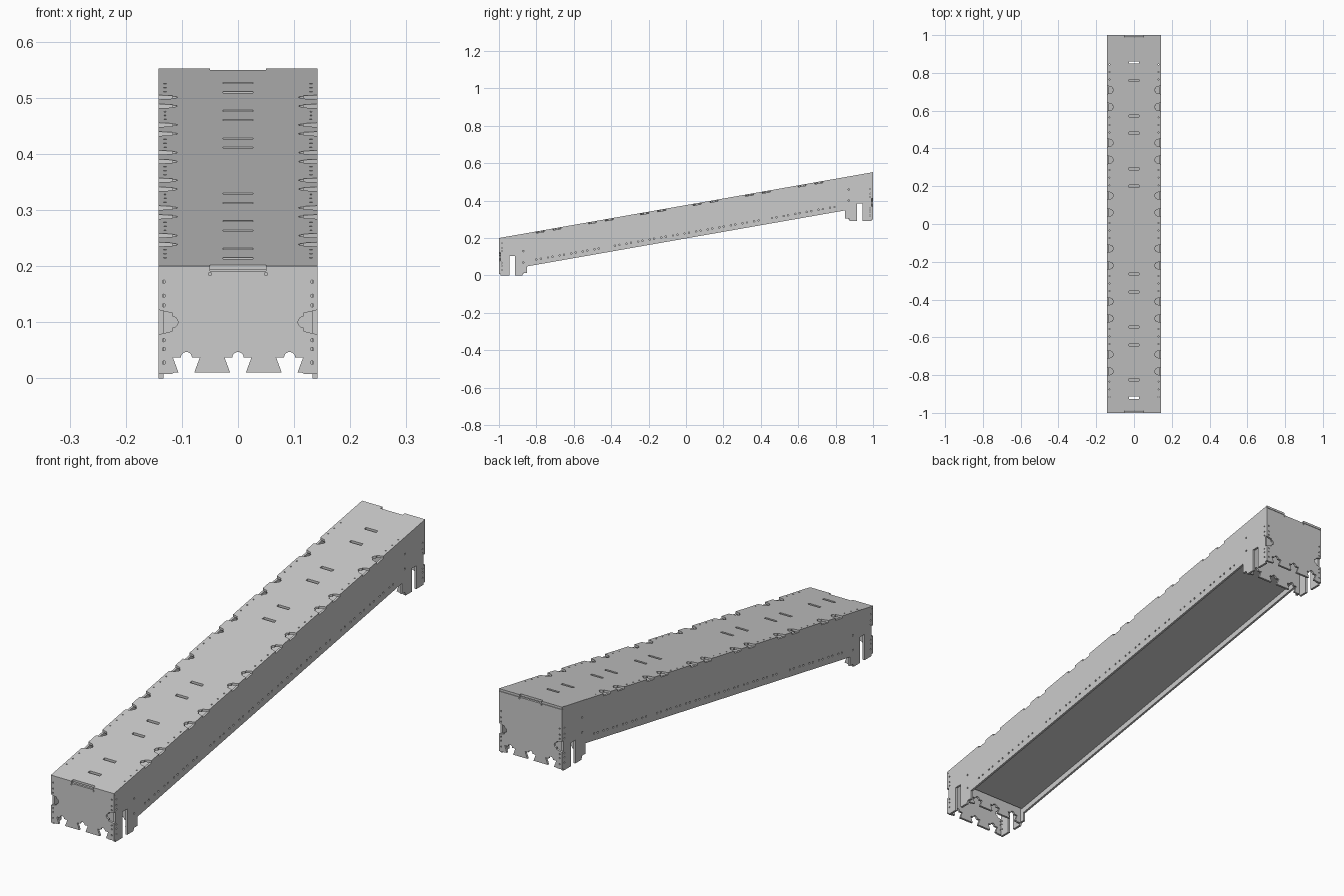
import bpy
from math import sin, cos, pi
from mathutils import Matrix

if "Cube" in bpy.data.objects:
    bpy.data.objects.remove(bpy.data.objects["Cube"])

T = 0.009          # sheet thickness
W = 0.142          # half width
K = 0.176          # slope of the ramp
MID = 0.376        # top height at y = 0


def top(y):
    return MID + K * y


def circle(x, y, r=0.003, n=8):
    return [(x + r * cos(2 * pi * i / n), y + r * sin(2 * pi * i / n)) for i in range(n)]


def rect(x, y, a, b):
    return [(x - a, y - b), (x + a, y - b), (x + a, y + b), (x - a, y + b)]


def notch(px, py, dx, dy, edge, inner, depth, r=0.01):
    """Tapered edge notch with a round relief; (dx, dy) runs along the edge, inside on its left."""
    arc = [(-r * cos(pi * i / 8), depth + r * sin(pi * i / 8)) for i in range(9)]
    local = [(-edge, 0), (-inner, depth)] + arc + [(inner, depth), (edge, 0)]
    return [(px + u * dx - v * dy, py + u * dy + v * dx) for u, v in local]


def plate(name, outlines, matrix, thick=T):
    """Flat sheet: first outline is the border, the others are holes."""
    cu = bpy.data.curves.new(name, 'CURVE')
    cu.dimensions = '2D'
    cu.fill_mode = 'BOTH'
    cu.extrude = thick / 2
    for pts in outlines:
        sp = cu.splines.new('POLY')
        sp.points.add(len(pts) - 1)
        for p, (x, y) in zip(sp.points, pts):
            p.co = (x, y, 0, 1)
        sp.use_cyclic_u = True
    tmp = bpy.data.objects.new(name + "_curve", cu)
    bpy.context.collection.objects.link(tmp)
    dg = bpy.context.evaluated_depsgraph_get()
    me = bpy.data.meshes.new_from_object(tmp.evaluated_get(dg))
    bpy.data.objects.remove(tmp)
    me.transform(matrix)
    for poly in me.polygons:
        poly.use_smooth = False
    ob = bpy.data.objects.new(name, me)
    bpy.context.collection.objects.link(ob)
    return ob


def sloped(z):
    return Matrix(((1, 0, 0, 0), (0, 1, 0, 0), (0, K, 1, z), (0, 0, 0, 1)))


def facing_x(x):
    return Matrix(((0, 0, 1, x), (1, 0, 0, 0), (0, 1, 0, 0), (0, 0, 0, 1)))


def facing_y(y):
    return Matrix(((1, 0, 0, 0), (0, 0, -1, y), (0, 1, 0, 0), (0, 0, 0, 1)))


# Top sheet: edge notches, centre slots, small edge holes
tabs = [c + d for c in (-0.735, -0.455, -0.175, 0.105, 0.385, 0.665) for d in (-0.045, 0.045)]
border = [(-W, -1), (-0.05, -1), (-0.05, -0.988), (0.05, -0.988), (0.05, -1), (W, -1)]
for y in tabs:
    border += notch(W, y, 0, 1, 0.022, 0.015, 0.025, 0.009)
border += [(W, 1), (0.05, 1), (0.05, 0.988), (-0.05, 0.988), (-0.05, 1), (-W, 1)]
for y in reversed(tabs):
    border += notch(-W, y, 0, -1, 0.022, 0.015, 0.025, 0.009)
slots = [rect(0, y, 0.027, 0.006) for y in
         (-0.92, -0.825, -0.64, -0.545, -0.36, -0.265, 0.2, 0.292, 0.48, 0.572, 0.76, 0.855)]
pins = [circle(s * 0.13, c + d) for s in (-1, 1)
        for c in (-0.875, -0.595, -0.315, -0.035, 0.245, 0.525, 0.805) for d in (-0.04, 0, 0.04)]
plate("top_sheet", [border] + slots + pins, sloped(MID - T / 2))

# Floor sheet, set a little above the lower edge of the sides
plate("floor_sheet", [[(-W + T, -0.86), (W - T, -0.86), (W - T, 0.84), (-W + T, 0.84)]],
      sloped(MID - 0.15))


# Side sheets with slotted feet and rows of holes
def foot(y0, y1, s0, s1, z, h):
    return [(y0, z), (s0, z), (s0, z + h), (s1, z + h), (s1, z), (y1, z)]


E = 1 - T
side = foot(-E, -0.875, -0.945, -0.914, 0, 0.105)
side += [(-0.87, 0.012), (-0.85, 0.012), (-0.85, top(-0.85) - 0.178), (0.85, top(0.85) - 0.178),
         (0.85, 0.305), (0.87, 0.305)]
side += foot(0.875, E, 0.914, 0.943, 0.29, 0.095)
side += [(E, top(E) - T), (-E, top(-E) - T)]
holes = []
for a, n in ((-0.8, 6), (-0.38, 13), (0.46, 6)):
    for i in range(n):
        y = a + 0.062 * i
        holes += [circle(y, top(y) - 0.15, 0.004), circle(y + 0.024, top(y + 0.024) - 0.15, 0.004)]
for y, z in ((-0.87, 0), (0.87, 0.33)):
    holes += [circle(y, z + 0.07, 0.004), circle(y, z + 0.13, 0.004)]
for y, z in ((-0.984, 0), (0.984, 0.29)):
    holes += [circle(y, z + d) for d in (0.03, 0.052, 0.068, 0.13, 0.147, 0.172)]
for x, name in ((-W + T / 2, "left_side"), (W - T / 2, "right_side")):
    plate(name, [side] + holes, facing_x(x))


# End sheets and inner cross sheets with dovetail cut-outs along the foot
def end_sheet(name, y, z, h, w, outer):
    pts = [(-w, z + 0.008), (-0.118, z + 0.008), (-0.114, z + 0.01)]
    for x in (-0.092, 0, 0.092):
        pts += notch(x, z + 0.01, 1, 0, 0.014, 0.024, 0.027)
    pts += [(0.114, z + 0.01), (0.118, z + 0.008), (w, z + 0.008)]
    cuts = []
    if outer:
        pts += notch(w, z + 0.1, 0, 1, 0.022, 0.016, 0.025)
    pts += [(w, h), (-w, h)]
    if outer:
        pts += notch(-w, z + 0.1, 0, -1, 0.022, 0.016, 0.025)
        cuts = [circle(s * 0.132, z + d) for s in (-1, 1) for d in (0.028, 0.052, 0.068, 0.13, 0.147, 0.172)]
        cuts += [circle(s * 0.05, h - 0.005) for s in (-1, 1)]
    plate(name, [pts] + cuts, facing_y(y))


end_sheet("front_sheet", -1 + T / 2, 0, top(-1) - T, W, True)
end_sheet("back_sheet", 1 - T / 2, 0.29, top(1 - T) - T, W, True)
end_sheet("front_cross_sheet", -0.872, 0, top(-0.877) - T, W - T, False)
end_sheet("back_cross_sheet", 0.872, 0.29, top(0.867) - T, W - T, False)
